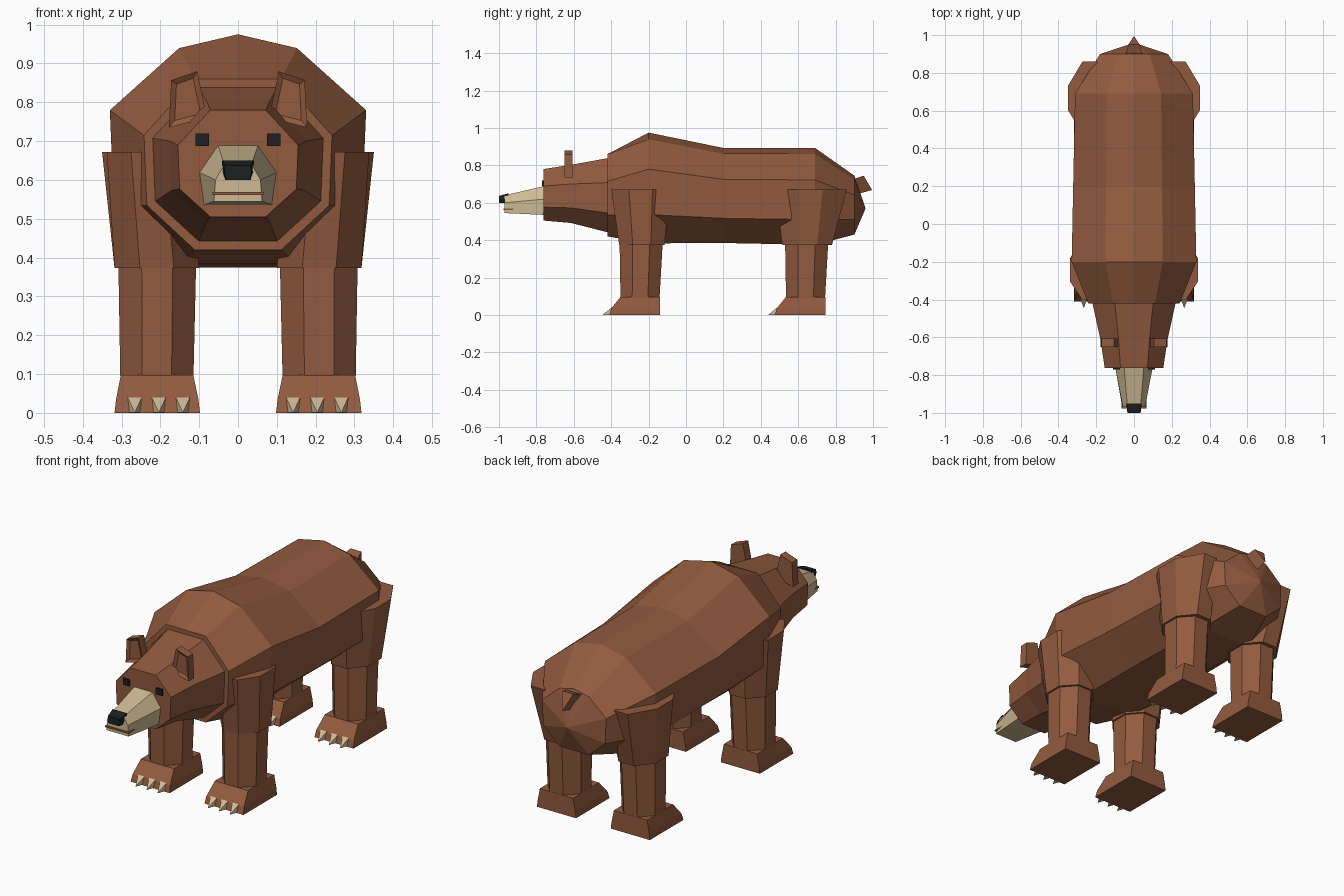
import bpy
import bmesh

cube = bpy.data.objects.get("Cube")
if cube:
    bpy.data.objects.remove(cube, do_unlink=True)


def material(name, color):
    mat = bpy.data.materials.new(name)
    mat.use_nodes = True
    mat.diffuse_color = (*color, 1)
    bsdf = mat.node_tree.nodes["Principled BSDF"]
    bsdf.inputs["Base Color"].default_value = (*color, 1)
    bsdf.inputs["Roughness"].default_value = 0.9
    return mat


BROWN = material("brown_fur", (0.29, 0.105, 0.049))
CREAM = material("cream", (0.62, 0.49, 0.3))
BLACK = material("black", (0.013, 0.014, 0.015))


def loft(name, rings, mat, side=1, inset_front=False):
    """Skin equal-length point rings, cap both ends, optionally mirror in x."""
    bm = bmesh.new()
    loops = [[bm.verts.new((side * x, y, z)) for x, y, z in ring] for ring in rings]
    count = len(loops[0])
    for a, b in zip(loops, loops[1:]):
        for i in range(count):
            j = (i + 1) % count
            bm.faces.new((a[i], a[j], b[j], b[i]))
    front = bm.faces.new(loops[0])
    bm.faces.new(loops[-1])
    bmesh.ops.recalc_face_normals(bm, faces=bm.faces)
    if inset_front:
        bmesh.ops.inset_region(bm, faces=[front], thickness=0.014, use_even_offset=True)
        bmesh.ops.translate(bm, verts=front.verts, vec=(0, 0.01, 0))
    bmesh.ops.remove_doubles(bm, verts=bm.verts, dist=0.0005)
    bmesh.ops.recalc_face_normals(bm, faces=bm.faces)
    mesh = bpy.data.meshes.new(name)
    bm.to_mesh(mesh)
    bm.free()
    mesh.materials.append(mat)
    obj = bpy.data.objects.new(name, mesh)
    bpy.context.collection.objects.link(obj)
    return obj


def symmetric(y, half):
    """Closed ring at depth y from a top-to-bottom half outline."""
    other = [(-x, z) for x, z in reversed(half) if x > 0 or z is None]
    return [(x, y, z) for x, z in half + other]


def torso_ring(y, width, top, bottom, crown=0.94):
    shape = ((0, 1), (0.46, crown), (1, 0.67), (0.97, 0.26), (0.46, 0))
    tall = top - bottom
    ring = [(width * u, y, bottom + tall * v) for u, v in shape]
    return ring + [(-x, d, z) for x, d, z in reversed(ring[1:])]


def rect(x0, x1, y0, y1, z):
    return [(x0, y0, z), (x1, y0, z), (x1, y1, z), (x0, y1, z)]


def octagon(x0, x1, y0, y1, z, flat=0.4):
    cx, cy, hx, hy = (x0 + x1) / 2, (y0 + y1) / 2, (x1 - x0) / 2, (y1 - y0) / 2
    corners = ((-flat, -1), (flat, -1), (1, -flat), (1, flat),
               (flat, 1), (-flat, 1), (-1, flat), (-1, -flat))
    return [(cx + hx * u, cy + hy * v, z) for u, v in corners]


# Torso with rounded rump
loft("body", [
    torso_ring(-0.42, 0.242, 0.86, 0.42, 1),
    torso_ring(-0.2, 0.33, 0.975, 0.383),
    torso_ring(0.2, 0.322, 0.893, 0.385),
    torso_ring(0.69, 0.312, 0.893, 0.375),
    torso_ring(0.9, 0.18, 0.745, 0.43),
    torso_ring(0.96, 0, 0.57, 0.57),
], BROWN)

# Neck and head
loft("head", [
    torso_ring(-0.762, 0.155, 0.78, 0.505, 1),
    torso_ring(-0.615, 0.177, 0.803, 0.492, 1),
    torso_ring(-0.41, 0.222, 0.84, 0.44, 1),
], BROWN)

# Muzzle, nose and mouth
loft("muzzle", [
    symmetric(-0.97, [(0.035, 0.64), (0.058, 0.6), (0.062, 0.545)]),
    symmetric(-0.755, [(0.052, 0.69), (0.1, 0.62), (0.088, 0.535)]),
], CREAM)
loft("nose", [
    symmetric(-1, [(0.032, 0.637), (0.035, 0.62), (0.03, 0.6)]),
    symmetric(-0.95, [(0.041, 0.65), (0.041, 0.62), (0.033, 0.6)]),
], BLACK)
loft("mouth", [rect(-0.066, 0.066, -0.976, -0.92, z) for z in (0.561, 0.569)], BROWN)

# Tail stub
loft("tail", [
    [(-0.045, 0.89, 0.725), (0.045, 0.89, 0.725), (0, 0.91, 0.645)],
    [(-0.03, 0.95, 0.745), (0.03, 0.95, 0.745), (0, 0.995, 0.668)],
], BROWN)

for label, side in (("left", 1), ("right", -1)):
    # Eye plates
    loft(label + "_eye", [rect(0.075, 0.11, -0.77, -0.761, z) for z in (0.687, 0.72)],
         BLACK, side)

    # Ears with a recessed front
    outline = ((0.105, 0.88), (0.172, 0.857), (0.178, 0.735), (0.08, 0.76))
    loft(label + "_ear", [[(x, y, z) for x, z in outline] for y in (-0.65, -0.607)],
         BROWN, side, inset_front=True)

    # Upper legs
    loft(label + "_shoulder", [
        octagon(0.1, 0.318, -0.357, -0.115, 0.373),
        octagon(0.13, 0.338, -0.4, -0.085, 0.672),
    ], BROWN, side)
    loft(label + "_thigh", [
        octagon(0.1, 0.318, 0.515, 0.78, 0.373),
        octagon(0.12, 0.35, 0.475, 0.86, 0.672, 0.33),
    ], BROWN, side)

    # Lower legs, paws and claws
    for part, toe in (("front", -0.41), ("hind", 0.475)):
        name = label + "_" + part
        loft(name + "_leg", [
            octagon(0.115, 0.303, toe + 0.06, toe + 0.268, 0.08),
            octagon(0.108, 0.308, toe + 0.055, toe + 0.285, 0.38),
        ], BROWN, side)
        heel = toe + 0.27
        loft(name + "_paw", [
            rect(0.098, 0.318, toe, heel, 0),
            rect(0.102, 0.314, toe + 0.01, heel, 0.035),
            rect(0.115, 0.302, toe + 0.06, heel, 0.097),
        ], BROWN, side)
        for i in range(3):
            x = 0.142 + i * 0.062
            base = [(x - 0.018, toe + 0.012, 0.001), (x + 0.018, toe + 0.012, 0.001),
                    (x + 0.018, toe + 0.012, 0.04), (x - 0.018, toe + 0.012, 0.04)]
            loft(name + "_claw", [base, [(x, toe - 0.035, 0.001)] * 4], CREAM, side)
